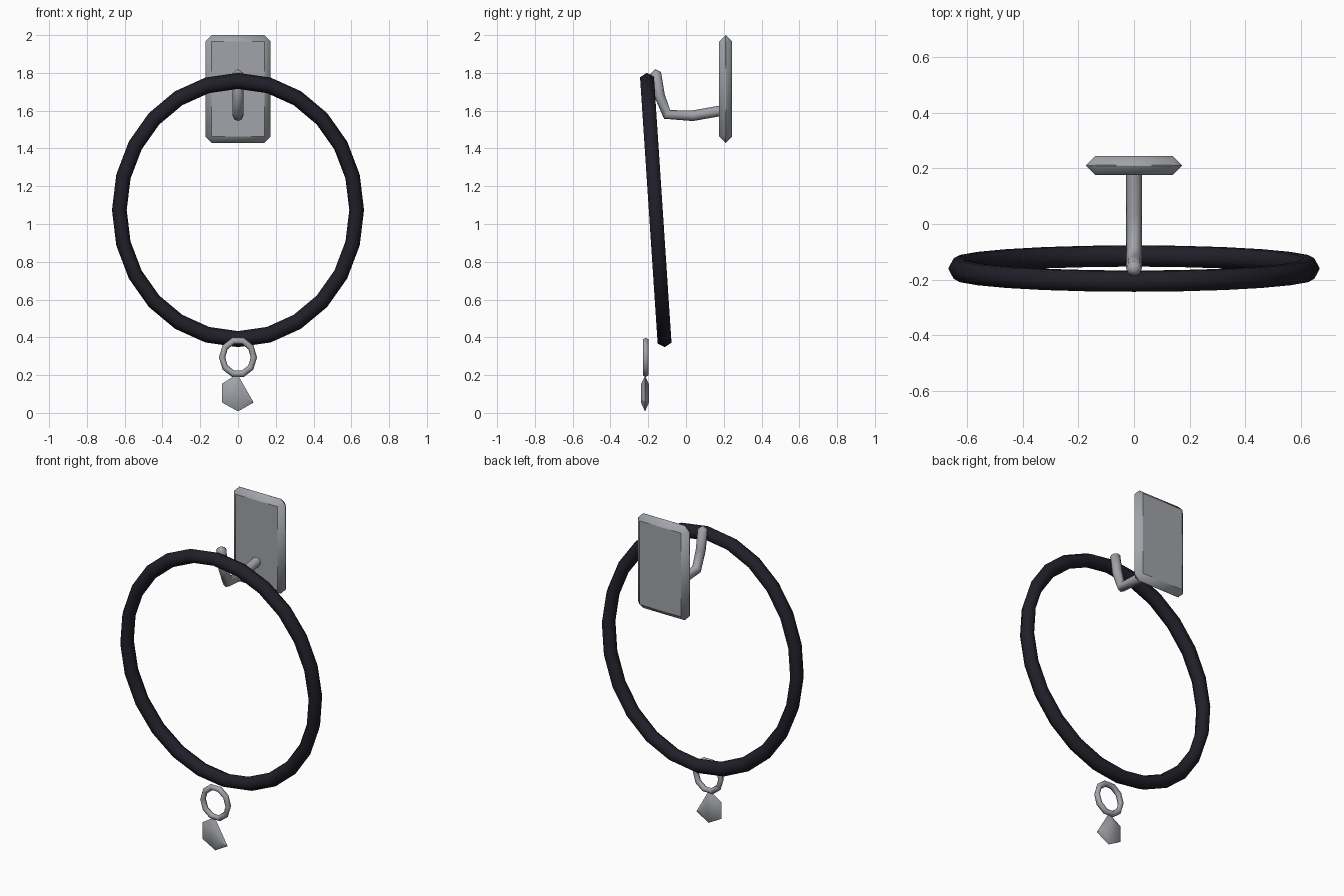
import bpy, bmesh, math
from mathutils import Vector

if "Cube" in bpy.data.objects:
    bpy.data.objects.remove(bpy.data.objects["Cube"], do_unlink=True)


def make_material(name, rgb):
    mat = bpy.data.materials.new(name)
    mat.use_nodes = True
    mat.diffuse_color = (*rgb, 1)
    mat.node_tree.nodes["Principled BSDF"].inputs["Base Color"].default_value = (*rgb, 1)
    return mat


METAL = make_material("grey metal", (0.36, 0.37, 0.40))
DARK = make_material("dark ring", (0.015, 0.014, 0.022))


def finish(obj, name, mat, angle=65):
    obj.name = obj.data.name = name
    obj.data.materials.append(mat)
    bpy.ops.object.select_all(action='DESELECT')
    obj.select_set(True)
    bpy.context.view_layer.objects.active = obj
    bpy.ops.object.transform_apply(location=False, rotation=True, scale=True)
    bpy.ops.object.shade_smooth_by_angle(angle=math.radians(angle))
    return obj


def from_bmesh(bm, name, mat, angle=65):
    bmesh.ops.recalc_face_normals(bm, faces=bm.faces)
    mesh = bpy.data.meshes.new(name)
    bm.to_mesh(mesh)
    bm.free()
    obj = bpy.data.objects.new(name, mesh)
    bpy.context.collection.objects.link(obj)
    return finish(obj, name, mat, angle)


def bridge(bm, a, b):
    for i in range(len(a)):
        j = (i + 1) % len(a)
        bm.faces.new((a[i], a[j], b[j], b[i]))


def upright_torus(name, mat, centre, major, minor, segments, sides, scale, tilt=0):
    bpy.ops.mesh.primitive_torus_add(
        major_radius=major, minor_radius=minor, major_segments=segments,
        minor_segments=sides, location=centre, rotation=(math.pi / 2 + tilt, 0, 0))
    obj = bpy.context.object
    obj.scale = scale
    return finish(obj, name, mat)


# Wall plate, chamfered to an edge at half its thickness
bpy.ops.mesh.primitive_cube_add(size=1, location=(0, 0.21, 1.715))
plate = bpy.context.object
plate.scale = (0.344, 0.068, 0.57)
finish(plate, "wall_plate", METAL)
bm = bmesh.new()
bm.from_mesh(plate.data)
bmesh.ops.bevel(bm, geom=bm.edges[:], offset=0.033, segments=1, affect='EDGES')
bm.to_mesh(plate.data)
bm.free()
finish_angle = math.radians(60)
bpy.ops.object.shade_smooth_by_angle(angle=finish_angle)

# Hook arm swept along a bent path in the x = 0 plane
path = [(0.2, 1.6), (0.17, 1.597), (0.035, 1.573), (-0.1, 1.58),
        (-0.14, 1.68), (-0.16, 1.8)]
points = [Vector((0, y, z)) for y, z in path]
side = Vector((1, 0, 0))
bm = bmesh.new()
rings = []
for i, p in enumerate(points):
    before = (p - points[i - 1]).normalized() if i else Vector()
    after = (points[i + 1] - p).normalized() if i < len(points) - 1 else Vector()
    along = (before + after).normalized()
    up = along.cross(side)
    rings.append([bm.verts.new(p + 0.028 * (side * math.cos(a) + up * math.sin(a)))
                  for a in (k * math.tau / 8 for k in range(8))])
for a, b in zip(rings, rings[1:]):
    bridge(bm, a, b)
bm.faces.new(rings[0])
tip = bm.verts.new(points[-1] + 0.02 * along)
for i in range(8):
    bm.faces.new((rings[-1][i - 1], rings[-1][i], tip))
from_bmesh(bm, "hook_arm", METAL)

# Large hanging ring, slightly oval and leaning forward at the top
upright_torus("large_ring", DARK, (0, -0.16, 1.074), 0.685, 0.0425, 24, 6,
              (0.917, 1, 1), 0.066)

# Small ring below it
upright_torus("small_ring", METAL, (0, -0.213, 0.294), 0.086, 0.017, 10, 6,
              (0.98, 1.06, 1))

# Faceted pendant: a thin lens with a sharp rim
outline = [(-0.02, 0.195), (-0.085, 0.155), (-0.085, 0.055), (0, 0.008),
           (0.083, 0.055), (0.003, 0.195)]
centre = Vector((-0.012, 0, 0.105))
bm = bmesh.new()
rim = [Vector((x, 0, z)) for x, z in outline]
rim_verts = [bm.verts.new(p) for p in rim]
for sign in (-1, 1):
    inner = [bm.verts.new(centre.lerp(p, 0.55) + Vector((0, sign * 0.02, 0))) for p in rim]
    bridge(bm, rim_verts, inner)
    bm.faces.new(inner)
pendant = from_bmesh(bm, "pendant", METAL, 40)
pendant.location.y = -0.217
